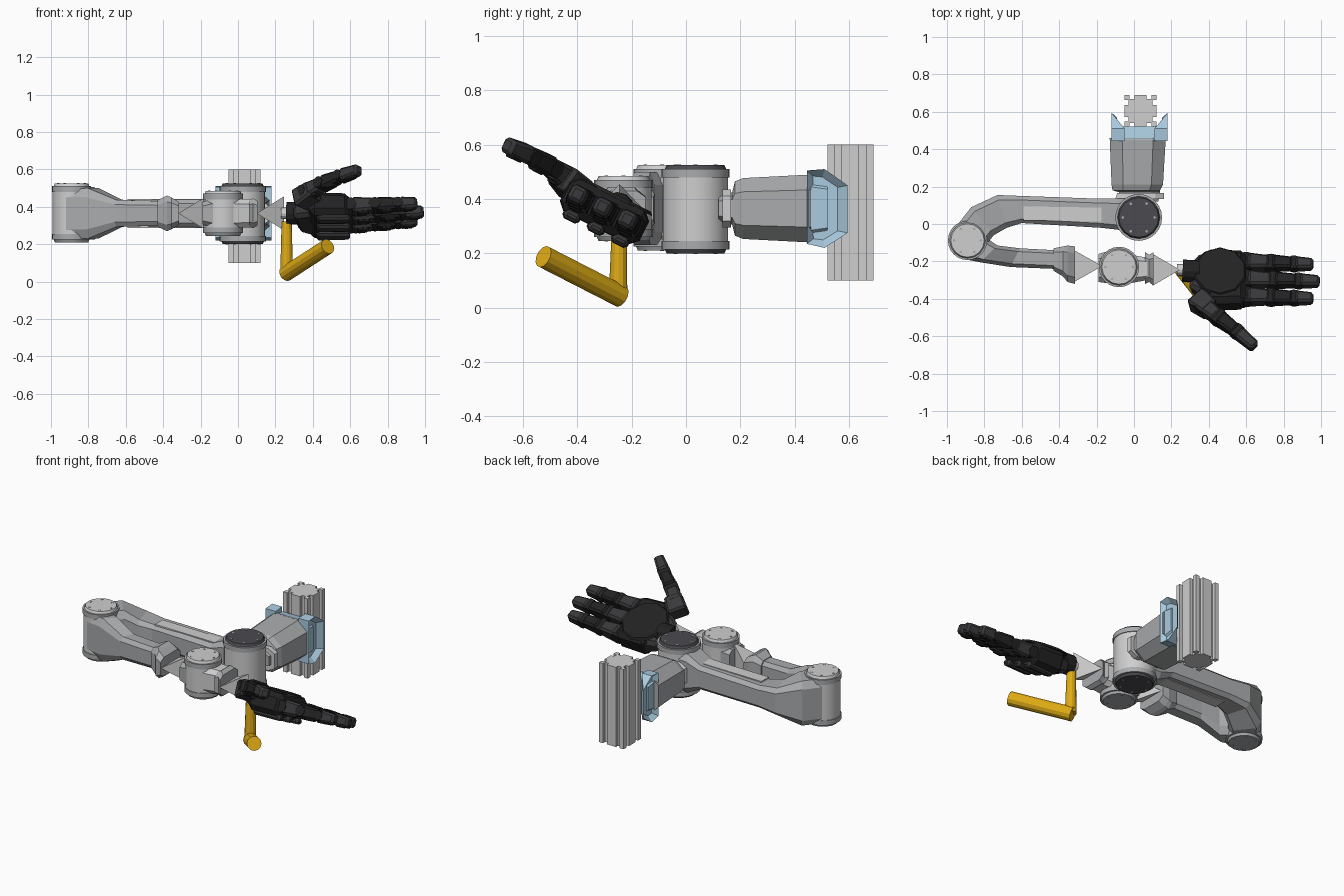
import bpy, bmesh, math
from mathutils import Vector, Matrix

if "Cube" in bpy.data.objects:
    bpy.data.objects.remove(bpy.data.objects["Cube"])

MID = 0.365  # height of the arm axis


def material(name, *rgb):
    m = bpy.data.materials.new(name)
    m.use_nodes = True
    m.diffuse_color = (*rgb, 1)
    m.node_tree.nodes["Principled BSDF"].inputs["Base Color"].default_value = (*rgb, 1)
    return m


LIGHT = material("light grey", 0.62, 0.62, 0.62)
GREY = material("arm grey", 0.40, 0.41, 0.42)
DARK = material("dark cap", 0.07, 0.07, 0.08)
BLACK = material("hand black", 0.016, 0.016, 0.017)
COAL = material("finger charcoal", 0.04, 0.04, 0.043)
BLUE = material("bracket blue", 0.40, 0.60, 0.74)
YELLOW = material("handle yellow", 0.74, 0.41, 0.008)


def finish(bm, name, mat, bevel=0, smooth=False):
    bmesh.ops.recalc_face_normals(bm, faces=bm.faces)
    me = bpy.data.meshes.new(name)
    bm.to_mesh(me)
    bm.free()
    me.materials.append(mat)
    ob = bpy.data.objects.new(name, me)
    bpy.context.collection.objects.link(ob)
    if bevel:
        mod = ob.modifiers.new("bevel", "BEVEL")
        mod.width, mod.segments = bevel, 1
    if smooth:
        bpy.ops.object.select_all(action="DESELECT")
        ob.select_set(True)
        bpy.context.view_layer.objects.active = ob
        bpy.ops.object.shade_smooth_by_angle(angle=math.radians(32))
    return ob


def loft(name, sections, mat, c=0.35, mid=MID):
    """Skin of chamfered sections; each is plan points A and B and a half height."""
    ring = [(1, 1 - c), (1 - c, 1), (c - 1, 1), (-1, 1 - c),
            (-1, c - 1), (c - 1, -1), (1 - c, -1), (1, c - 1)]
    bm = bmesh.new()
    loops = []
    for ax, ay, bx, by, h in sections:
        a, b = Vector((ax, ay, mid)), Vector((bx, by, mid))
        loops.append([bm.verts.new((a + b) / 2 + (a - b) / 2 * u + Vector((0, 0, h * v)))
                      for u, v in ring])
    for lo, hi in zip(loops, loops[1:]):
        for i in range(8):
            bm.faces.new((lo[i], lo[i - 1], hi[i - 1], hi[i]))
    bm.faces.new(loops[0])
    bm.faces.new(loops[-1])
    return finish(bm, name, mat)


def tube(name, p0, p1, r, mat, r2=None, n=24):
    p0, p1 = Vector(p0), Vector(p1)
    d = p1 - p0
    bm = bmesh.new()
    bmesh.ops.create_cone(bm, cap_ends=True, segments=n, radius1=r,
                          radius2=r if r2 is None else r2, depth=d.length,
                          matrix=Matrix.Translation((p0 + p1) / 2)
                          @ d.to_track_quat("Z", "Y").to_matrix().to_4x4())
    return finish(bm, name, mat, smooth=n > 12)


def hull(name, pts, mat):
    bm = bmesh.new()
    for p in pts:
        bm.verts.new(p)
    bmesh.ops.convex_hull(bm, input=bm.verts)
    bmesh.ops.dissolve_limit(bm, angle_limit=0.02, verts=bm.verts, edges=bm.edges)
    return finish(bm, name, mat)


def bar(name, p0, p1, w, t, mat, up, taper=0.85, bevel=0.012):
    """Bevelled block from p0 to p1, narrowing toward p1."""
    p0, p1 = Vector(p0), Vector(p1)
    x = (p1 - p0).normalized()
    y = up.cross(x).normalized()
    frame = Matrix((x, y, x.cross(y))).transposed().to_4x4()
    bm = bmesh.new()
    bmesh.ops.create_cube(bm, size=1)
    for v in bm.verts:
        k = taper if v.co.x > 0 else 1
        v.co = Vector((v.co.x * (p1 - p0).length, v.co.y * w * k, v.co.z * t * k))
    bm.transform(Matrix.Translation((p0 + p1) / 2) @ frame)
    return finish(bm, name, mat, bevel)


def joint(name, x, y, r, z0, z1, body, top, bottom):
    """Upright motor housing with stepped rings, end caps and cap bolts."""
    tube(name + "_housing", (x, y, z0 + 0.03), (x, y, z1 - 0.03), r * 0.96, body)
    for side, z, s, cap in (("top", z1, -1, top), ("bottom", z0, 1, bottom)):
        tube(f"{name}_{side}_ring", (x, y, z + s * 0.045), (x, y, z + s * 0.015), r, GREY)
        tube(f"{name}_{side}_cap", (x, y, z + s * 0.02), (x, y, z), r * 0.93, cap, r * 0.85, 16)
        for i in range(6):
            a = math.tau * i / 6
            bx, by = x + r * 0.68 * math.cos(a), y + r * 0.68 * math.sin(a)
            tube(f"{name}_{side}_bolt", (bx, by, z + s * 0.01), (bx, by, z - s * 0.002),
                 0.007, GREY, n=8)


# Slotted mounting column
bm = bmesh.new()
side = [(-0.085, -0.085), (-0.058, -0.085), (-0.058, -0.064), (-0.032, -0.064), (-0.032, -0.085),
        (0.032, -0.085), (0.032, -0.064), (0.058, -0.064), (0.058, -0.085)]
outline = []
for q in range(4):
    turn = Matrix.Rotation(q * math.pi / 2, 3, "Z")
    outline += [bm.verts.new(turn @ Vector((*p, 0)) + Vector((0.035, 0.605, 0.10))) for p in side]
face = bm.faces.new(outline)
ext = bmesh.ops.extrude_face_region(bm, geom=[face])
bmesh.ops.translate(bm, vec=(0, 0, 0.5), verts=[g for g in ext["geom"] if isinstance(g, bmesh.types.BMVert)])
finish(bm, "mounting_column", LIGHT)

# Bracket that clamps the column
loft("bracket_base", [(-0.10, 0.45, 0.16, 0.45, 0.125), (-0.10, 0.52, 0.16, 0.52, 0.11)], BLUE)
cheek = [(0.445, 0.505), (0.51, 0.51), (0.595, 0.45), (0.595, 0.275), (0.51, 0.22), (0.445, 0.235)]
for label, s in (("left", 1), ("right", -1)):
    pts = [(0.03 + s * 0.15, y, z) for y, z in cheek]
    pts += [(0.03 + s * 0.08, min(y, 0.51), z) for y, z in cheek]
    ob = hull(f"bracket_{label}_cheek", pts, BLUE)
    bm = bmesh.new()
    bm.from_mesh(ob.data)
    outer = max(bm.faces, key=lambda f: f.normal.x * s)
    bmesh.ops.inset_region(bm, faces=[outer], thickness=0.03, depth=-0.03)
    bm.to_mesh(ob.data)
    bm.free()

# Shoulder
loft("shoulder_base", [(-0.07, 0.12, 0.13, 0.12, 0.05), (-0.08, 0.17, 0.14, 0.17, 0.06),
                       (-0.115, 0.18, 0.14, 0.18, 0.10), (-0.12, 0.21, 0.155, 0.21, 0.112),
                       (-0.13, 0.46, 0.17, 0.46, 0.125)], GREY, c=0.45)
loft("shoulder_flange", [(-0.10, 0.135, 0.16, 0.135, 0.07), (-0.09, 0.165, 0.16, 0.165, 0.07)], LIGHT)
joint("shoulder", 0.025, 0.035, 0.125, 0.20, 0.525, LIGHT, DARK, DARK)

# Upper arm link
loft("upper_arm", [(0.02, 0.135, 0.02, -0.05, 0.12), (-0.09, 0.135, -0.09, -0.03, 0.12),
                   (-0.18, 0.135, -0.18, -0.02, 0.075), (-0.60, 0.15, -0.60, 0.005, 0.07),
                   (-0.73, 0.155, -0.68, -0.02, 0.085), (-0.87, 0.09, -0.75, -0.06, 0.14),
                   (-0.98, -0.05, -0.79, -0.11, 0.14)], GREY, c=0.3)
for label, z in (("top", MID + 0.073), ("bottom", MID - 0.073)):
    bar(f"upper_arm_{label}_panel", (-0.59, 0.057, z), (-0.17, 0.05, z), 0.075, 0.009,
        LIGHT, Vector((0, 0, 1)), 1, 0)

# Elbow and forearm
joint("elbow", -0.89, -0.088, 0.105, 0.21, 0.525, LIGHT, LIGHT, GREY)
loft("forearm", [(-0.81, -0.06, -0.92, -0.185, 0.13), (-0.73, -0.115, -0.82, -0.205, 0.135),
                 (-0.61, -0.13, -0.66, -0.23, 0.072), (-0.42, -0.14, -0.42, -0.24, 0.066)], GREY)
loft("forearm_flange", [(-0.43, -0.13, -0.43, -0.25, 0.07), (-0.38, -0.12, -0.38, -0.28, 0.095),
                        (-0.355, -0.115, -0.355, -0.31, 0.085), (-0.315, -0.12, -0.315, -0.32, 0.06)], GREY)


# Wrist couplings, each twisting from a flat edge to an upright edge
def coupling(name, x0, x1, y):
    hull(name, [(x0, y - 0.085, MID), (x0, y + 0.085, MID),
                (x1, y, MID - 0.09), (x1, y, MID + 0.09)], LIGHT)


coupling("inner_coupling", -0.32, -0.17, -0.225)
coupling("outer_coupling", 0.10, 0.245, -0.245)
joint("wrist", -0.08, -0.23, 0.108, 0.245, 0.485, LIGHT, LIGHT, GREY)
loft("wrist_collar", [(-0.19, -0.16, -0.19, -0.31, 0.06), (-0.12, -0.14, -0.12, -0.32, 0.085)], GREY)
loft("wrist_body", [(-0.04, -0.16, -0.04, -0.32, 0.08), (0.07, -0.18, 0.07, -0.30, 0.075)], LIGHT)
loft("wrist_flange", [(0.06, -0.15, 0.06, -0.32, 0.07), (0.08, -0.165, 0.08, -0.31, 0.08),
                      (0.105, -0.15, 0.105, -0.33, 0.065)], GREY)

# Yellow handle with its post
tube("handle_post", (0.26, -0.245, 0.32), (0.26, -0.25, 0.05), 0.027, YELLOW, 0.034, 12)
tube("handle_grip", (0.255, -0.24, 0.042), (0.48, -0.525, 0.188), 0.042, YELLOW, n=12)

# Hand, rolled about the arm axis
HAND = Matrix.Translation((0, -0.30, 0.355)) @ Matrix.Rotation(math.radians(-26.5), 4, "X")
UP = HAND.to_3x3() @ Vector((0, 0, 1))


def at(x, y, z=0):
    return HAND @ Vector((x, y, z))


tube("hand_mount", (0.23, -0.245, MID), (0.27, -0.245, MID), 0.03, LIGHT, n=12)
tube("hand_wrist", (0.26, -0.25, MID), (0.35, -0.255, MID), 0.06, BLACK, n=12)
bar("palm_heel", at(0.42, 0.02), at(0.31, 0.04), 0.29, 0.12, COAL, UP, 0.65, 0.02)
bar("palm", at(0.38, 0), at(0.60, 0), 0.33, 0.14, BLACK, UP, 0.95, 0.03)
tube("palm_cover", at(0.46, 0.02, 0.062), at(0.46, 0.02, 0.075), 0.145, BLACK, 0.135, 10)
for i in range(3):
    bar("palm_rib", at(0.42, 0.1 - 0.1 * i, -0.07), at(0.60, 0.1 - 0.1 * i, -0.07), 0.07, 0.04, COAL, UP)


def digit(name, points, w):
    """Chain of tapered blocks with a pin and a pad at every knuckle."""
    for k, (a, b) in enumerate(zip(points, points[1:])):
        d, size = b - a, w * (1 - 0.1 * k)
        bar(f"{name}_segment", a + d * 0.08, a + d * 0.94, size, size, BLACK if k % 2 else COAL, UP, 0.82)
        bar(f"{name}_pad", a + d * 0.25 - UP * size * 0.42, a + d * 0.75 - UP * size * 0.42,
            size * 0.7, size * 0.3, BLACK, UP)
        across = UP.cross(d).normalized() * size * 0.52
        tube(f"{name}_knuckle", a - across, a + across, size * 0.4, BLACK, n=12)


for i, (label, tip) in enumerate((("first", 0.965), ("middle", 1.0), ("last", 0.965))):
    base = 0.105 - 0.102 * i
    digit(f"{label}_finger", [at(0.60 + (tip - 0.60) * t, base - 0.018 * t, 0.012 * t)
                              for t in (0, 0.36, 0.7, 1)], 0.088)
bar("thumb_mount", (0.33, -0.40, 0.43), (0.41, -0.46, 0.49), 0.12, 0.11, COAL, UP)
digit("thumb", [Vector(p) for p in ((0.36, -0.43, 0.47), (0.45, -0.50, 0.52),
                                    (0.55, -0.575, 0.562), (0.655, -0.665, 0.60))], 0.088)
